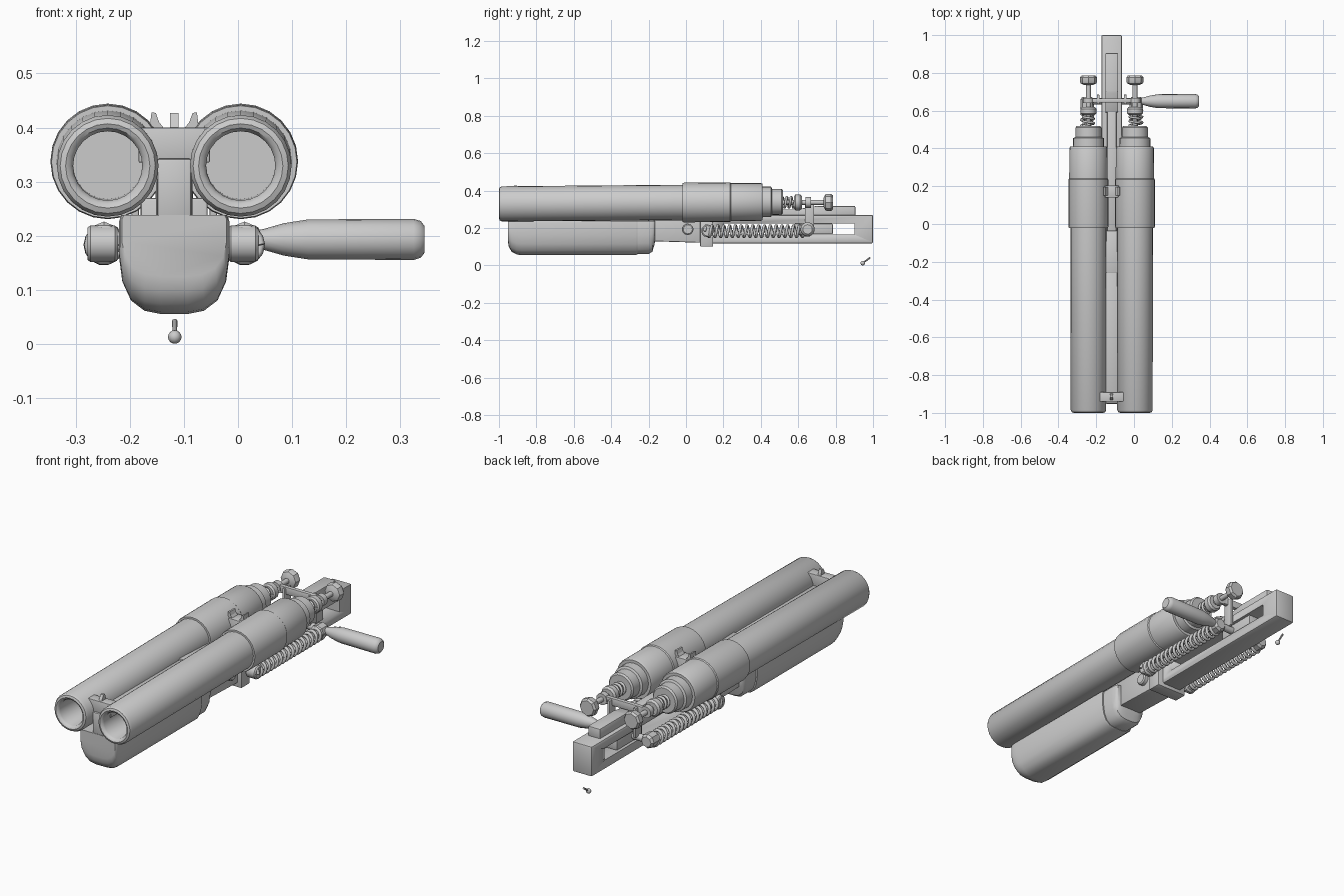
import bpy, bmesh, math
from mathutils import Vector, Matrix

if "Cube" in bpy.data.objects:
    bpy.data.objects.remove(bpy.data.objects["Cube"])

CX = -0.118          # centre plane of the body
BARREL = 0.123       # barrel offset from that plane
SPRING = 0.13        # side spring offset


def finish(name, bm, smooth=True):
    bmesh.ops.recalc_face_normals(bm, faces=bm.faces)
    me = bpy.data.meshes.new(name)
    bm.to_mesh(me)
    bm.free()
    ob = bpy.data.objects.new(name, me)
    bpy.context.collection.objects.link(ob)
    if smooth:
        bpy.ops.object.select_all(action='DESELECT')
        ob.select_set(True)
        bpy.context.view_layer.objects.active = ob
        bpy.ops.object.shade_smooth_by_angle(angle=math.radians(35))
    return ob


def box(name, hx, y, z, x=CX, bevel=0.006):
    bm = bmesh.new()
    bmesh.ops.create_cube(bm, size=1)
    for v in bm.verts:
        v.co = (x + v.co.x * 2 * hx,
                (y[0] + y[1]) / 2 + v.co.y * (y[1] - y[0]),
                (z[0] + z[1]) / 2 + v.co.z * (z[1] - z[0]))
    if bevel:
        bmesh.ops.bevel(bm, geom=bm.edges[:], offset=bevel, segments=2,
                        profile=0.5, affect='EDGES')
    return finish(name, bm)


def lathe(name, profile, centre, direction=(0, 1, 0), seg=24, tilt=0):
    """Revolve (distance, radius) points about an axis, closing both ends."""
    bm = bmesh.new()
    rot = Vector((0, 0, 1)).rotation_difference(Vector(direction)).to_matrix()
    rings = []
    for d, r in profile:
        ring = []
        for i in range(seg):
            a = 2 * math.pi * i / seg
            p = rot @ Vector((r * math.cos(a), r * math.sin(a), d)) + Vector(centre)
            p.z += tilt * (p.y + 1)
            ring.append(bm.verts.new(p))
        rings.append(ring)
    for a, b in zip(rings, rings[1:]):
        for i in range(seg):
            j = (i + 1) % seg
            bm.faces.new((a[i], a[j], b[j], b[i]))
    bm.faces.new(rings[0])
    bm.faces.new(rings[-1])
    return finish(name, bm)


def prism(name, pts, hx, x=CX, bevel=0.006):
    """Extrude a (y, z) outline sideways."""
    bm = bmesh.new()
    f = bm.faces.new([bm.verts.new((x - hx, y, z)) for y, z in pts])
    new = bmesh.ops.extrude_face_region(bm, geom=[f])['geom']
    bmesh.ops.translate(bm, vec=(2 * hx, 0, 0),
                        verts=[v for v in new if isinstance(v, bmesh.types.BMVert)])
    if bevel:
        bmesh.ops.bevel(bm, geom=bm.edges[:], offset=bevel, segments=2,
                        profile=0.5, affect='EDGES')
    return finish(name, bm)


def coil(name, centre, y0, y1, turns, radius, wire):
    """Wire spring wound about the y axis."""
    cu = bpy.data.curves.new(name, 'CURVE')
    cu.dimensions = '3D'
    cu.bevel_depth = wire
    cu.bevel_resolution = 1
    cu.use_fill_caps = True
    sp = cu.splines.new('POLY')
    n = turns * 14
    sp.points.add(n)
    for i, p in enumerate(sp.points):
        a = 2 * math.pi * turns * i / n
        p.co = (centre[0] + radius * math.cos(a), y0 + (y1 - y0) * i / n,
                centre[1] + radius * math.sin(a), 1)
    ob = bpy.data.objects.new(name, cu)
    bpy.context.collection.objects.link(ob)


for side, s in (("left", -1), ("right", 1)):
    bx = CX + s * BARREL
    sx = CX + s * SPRING
    # barrel with bore, thicker breech sleeve and stepped end cap
    lathe(side + "_barrel",
          [(-0.7, 0.064), (-0.985, 0.064), (-0.996, 0.070), (-1.0, 0.078),
           (-0.996, 0.088), (-0.985, 0.094), (-0.02, 0.095), (-0.02, 0.104),
           (-0.01, 0.106), (0.235, 0.106), (0.24, 0.102), (0.40, 0.101),
           (0.41, 0.096), (0.41, 0.082), (0.455, 0.081), (0.46, 0.070),
           (0.51, 0.069), (0.518, 0.062)],
          (bx, 0, 0.329), tilt=0.0075)
    # cocking plunger
    pz = 0.337
    lathe(side + "_plunger_rod", [(0.50, 0.013), (0.76, 0.013)], (bx, 0, pz), seg=12)
    lathe(side + "_plunger_collar", [(0.578, 0.034), (0.585, 0.042), (0.61, 0.042),
          (0.62, 0.034)], (bx, 0, pz), seg=12)
    lathe(side + "_plunger_knob", [(0.735, 0.022), (0.745, 0.042), (0.755, 0.046),
          (0.775, 0.046), (0.785, 0.038)], (bx, 0, pz), seg=8)
    coil(side + "_plunger_spring", (bx, pz), 0.51, 0.58, 3, 0.028, 0.007)
    # lobe of the linking bar around the rod
    lathe(side + "_link_eye", [(0.64, 0.029), (0.668, 0.029)], (bx, 0, pz), seg=16)
    # return spring with its front and rear anchors
    coil(side + "_return_spring", (sx, 0.183), 0.10, 0.63, 17, 0.030, 0.008)
    lathe(side + "_spring_front_anchor", [(-0.03, 0.03), (-0.025, 0.034), (0.02, 0.034),
          (0.026, 0.028)], (sx, 0.115, 0.185), (1, 0, 0), seg=12)
    lathe(side + "_spring_rear_anchor", [(0.605, 0.028), (0.615, 0.036), (0.66, 0.036),
          (0.672, 0.026)], (sx, 0, 0.19), seg=8)
    # hanger joining the linking bar to the slider
    box(side + "_link_hanger", 0.007, (0.635, 0.685), (0.20, 0.35),
        x=CX + s * 0.072, bevel=0.003)
    # rear sight wing, a horn curving outward
    prism_pts = [(0.016, 0.395), (0.046, 0.395), (0.042, 0.428), (0.034, 0.427), (0.028, 0.41)]
    bm = bmesh.new()
    f = bm.faces.new([bm.verts.new((CX + s * px, 0.15, z)) for px, z in prism_pts])
    new = bmesh.ops.extrude_face_region(bm, geom=[f])['geom']
    bmesh.ops.translate(bm, vec=(0, 0.045, 0),
                        verts=[v for v in new if isinstance(v, bmesh.types.BMVert)])
    finish(side + "_rear_sight_wing", bm, False)

# fore grip, lofted from one rounded section
half = [(0.098, 0.238), (0.102, 0.225), (0.102, 0.16), (0.096, 0.115),
        (0.080, 0.080), (0.055, 0.061), (0.025, 0.055)]
section = half + [(-x, z) for x, z in reversed(half)]


def loft(name, stations):
    bm = bmesh.new()
    rings = [[bm.verts.new((CX + x * w, y, 0.238 + (z - 0.238) * h)) for x, z in section]
             for y, w, h in stations]
    n = len(section)
    for a, b in zip(rings, rings[1:]):
        for i in range(n):
            bm.faces.new((a[i], a[(i + 1) % n], b[(i + 1) % n], b[i]))
    bm.faces.new(rings[0])
    bm.faces.new(rings[-1])
    return finish(name, bm)


loft("fore_grip", [(-0.952, 0.95, 0.62), (-0.947, 0.98, 0.76), (-0.932, 1, 0.90),
                   (-0.905, 1, 0.98), (-0.88, 1, 1), (-0.268, 1, 1), (-0.26, 0.97, 0.98)])
loft("grip_heel", [(-0.27, 0.9, 0.97), (-0.20, 0.9, 0.97), (-0.18, 0.87, 0.90),
                   (-0.17, 0.84, 0.72), (-0.165, 0.78, 0.6)])

# receiver body and pivot pin
prism("receiver", [(-0.20, 0.13), (0.12, 0.12), (0.12, 0.27), (-0.20, 0.27)], 0.062)
lathe("pivot_pin", [(-0.085, 0.024), (-0.08, 0.03), (0.08, 0.03), (0.085, 0.024)],
      (CX, 0.01, 0.193), (1, 0, 0), seg=16)
box("spring_bracket", 0.085, (0.075, 0.145), (0.10, 0.235))
lathe("spring_bracket_pin", [(-0.145, 0.014), (0.145, 0.014)],
      (CX, 0.115, 0.185), (1, 0, 0), seg=12)

# slotted rear rail
rail = box("rear_rail", 0.055, (0.09, 1.0), (0.118, 0.27), bevel=0.008)
cutter = box("slot_cutter", 0.2, (0.2, 0.9), (0.165, 0.225), bevel=0)
mod = rail.modifiers.new("slot", 'BOOLEAN')
mod.object = cutter
mod.solver = 'EXACT'
bpy.context.view_layer.objects.active = rail
bpy.ops.object.modifier_apply(modifier="slot")
bpy.data.objects.remove(cutter)

# slider in the slot, cross pin and side handle
box("slot_slider", 0.045, (0.58, 0.785), (0.167, 0.223), bevel=0.004)
lathe("cross_pin", [(-0.15, 0.018), (0.17, 0.018)], (CX, 0.65, 0.193), (1, 0, 0), seg=12)
lathe("handle", [(0.03, 0.016), (0.05, 0.020), (0.085, 0.030), (0.13, 0.037),
                 (0.325, 0.038), (0.338, 0.034), (0.345, 0.025)],
      (0, 0.65, 0.193), (1, 0, 0), seg=16)
box("link_bar", BARREL, (0.643, 0.665), (0.318, 0.356), bevel=0.004)
prism("top_slide", [(0.59, 0.26), (0.905, 0.26), (0.905, 0.318), (0.70, 0.318),
                    (0.59, 0.30)], 0.034)

# ribs lying between the barrels
box("front_rib", 0.032, (-0.95, -0.25), (0.225, 0.343))
prism("middle_rib", [(-0.26, 0.23), (-0.035, 0.23), (-0.035, 0.34), (-0.26, 0.35)], 0.034)
box("rear_rib", 0.025, (-0.04, 0.60), (0.24, 0.30))
box("breech_web", 0.035, (0.14, 0.205), (0.25, 0.40), bevel=0.003)

# front sight bracket and blade
box("front_sight_bracket", 0.066, (-0.94, -0.89), (0.335, 0.40), bevel=0.003)
prism("front_sight_blade", [(-0.935, 0.395), (-0.895, 0.395), (-0.905, 0.427),
                            (-0.918, 0.427)], 0.008, bevel=0)

# small loose pin below the rail end
d = Vector((0, 0.04, 0.029))
lathe("loose_pin", [(0, 0.004), (d.length, 0.005)], (CX + 0.001, 0.945, 0.013), d, seg=8)
bm = bmesh.new()
bmesh.ops.create_uvsphere(bm, u_segments=12, v_segments=8, radius=0.0125,
                          matrix=Matrix.Translation((CX + 0.001, 0.945, 0.0125)))
finish("loose_pin_head", bm)
